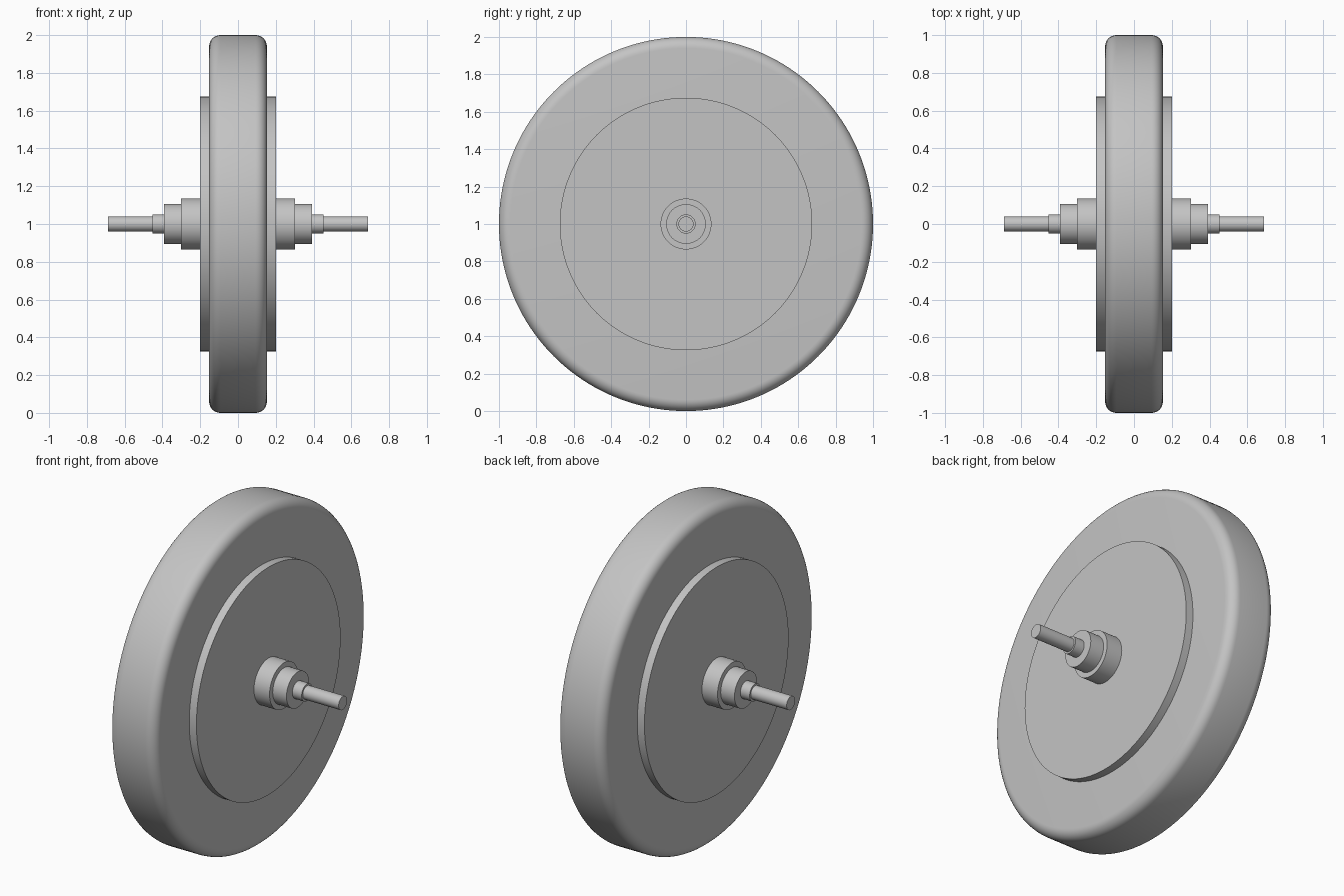
import bpy, math

default = bpy.data.objects.get("Cube")
if default:
    bpy.data.objects.remove(default, do_unlink=True)

grey = bpy.data.materials.new("plain grey")
grey.use_nodes = True
colour = (0.55, 0.55, 0.55, 1)
grey.diffuse_color = colour
grey.node_tree.nodes["Principled BSDF"].inputs["Base Color"].default_value = colour


def disc(name, radius, x0, x1, sides=96):
    """Cylinder along x between x0 and x1, centred on the axle."""
    bpy.ops.mesh.primitive_cylinder_add(
        vertices=sides, radius=radius, depth=abs(x1 - x0),
        location=((x0 + x1) / 2, 0, 1), rotation=(0, math.pi / 2, 0))
    obj = bpy.context.object
    obj.name = name
    obj.data.materials.append(grey)
    return obj


def smooth(obj):
    bpy.ops.object.select_all(action='DESELECT')
    obj.select_set(True)
    bpy.context.view_layer.objects.active = obj
    bpy.ops.object.shade_smooth_by_angle(angle=math.radians(30))


# Tyre with rounded shoulders
tyre = disc("tyre", 1.0, -0.153, 0.153, 160)
bevel = tyre.modifiers.new("round_shoulders", 'BEVEL')
bevel.width = 0.06
bevel.segments = 8
bevel.limit_method = 'ANGLE'
bevel.angle_limit = math.radians(40)
bpy.ops.object.modifier_apply(modifier=bevel.name)
smooth(tyre)

# Hub plate through the tyre
smooth(disc("hub_plate", 0.675, -0.2, 0.2, 128))

# Stepped axle on both sides: name, radius, inner x, outer x
steps = [
    ("boss", 0.136, 0.19, 0.302),
    ("collar", 0.106, 0.29, 0.392),
    ("shoulder", 0.051, 0.38, 0.453),
    ("axle_tip", 0.04, 0.44, 0.688),
]
for side, sign in (("left", 1), ("right", -1)):
    for part, radius, inner, outer in steps:
        smooth(disc(f"{side}_{part}", radius, sign * inner, sign * outer, 64))
